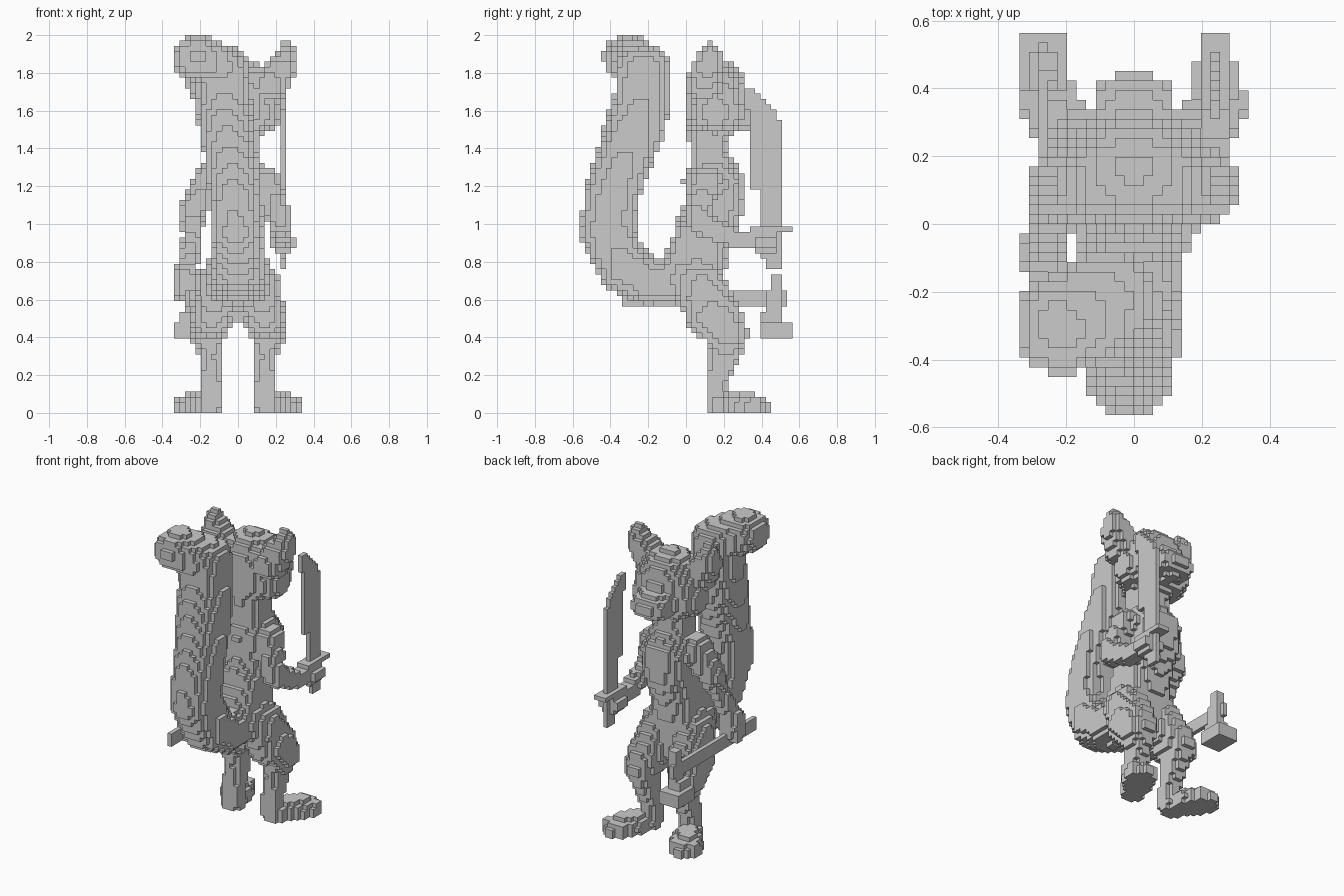
import bpy, math
from mathutils import Vector

H = 2 / 71          # edge of one cube
taken = {}          # cell -> part name

grey = bpy.data.materials.new("plain grey")
grey.diffuse_color = (0.6, 0.6, 0.6, 1)


def fill(part, lo, hi, inside):
    rng = [range(math.floor(a / H), math.ceil(b / H) + 1) for a, b in zip(lo, hi)]
    for i in rng[0]:
        for j in rng[1]:
            for k in rng[2]:
                if k >= 0 and inside(Vector(((i + .5) * H, (j + .5) * H, (k + .5) * H))):
                    taken.setdefault((i, j, k), part)


def box(part, x0, x1, y0, y1, z0, z1):
    fill(part, (x0, y0, z0), (x1, y1, z1),
         lambda c: x0 < c.x < x1 and y0 < c.y < y1 and z0 < c.z < z1)


def limb(part, p, q, rp, rq, power=2.4):
    """Tapered rounded segment; radii are a number or an (x, y, z) triple."""
    p, q = Vector(p), Vector(q)
    rp, rq = [Vector(r) if isinstance(r, tuple) else Vector((r, r, r)) for r in (rp, rq)]
    d = q - p

    def inside(c):
        t = min(1, max(0, (c - p).dot(d) / d.length_squared)) if d.length else 0
        o, r = c - p - d * t, rp.lerp(rq, t)
        return sum(abs(o[a] / r[a]) ** power for a in range(3)) <= 1
    m = max(*rp, *rq)
    fill(part, [min(a, b) - m for a, b in zip(p, q)], [max(a, b) + m for a, b in zip(p, q)], inside)


def ball(part, c, r, power=2.4):
    limb(part, c, c, r, r, power)


def chain(part, pts):
    for (p, rp), (q, rq) in zip(pts, pts[1:]):
        limb(part, p, q, rp, rq)


# curved sword with guard and grip
for y0, y1, z0, z1 in ((.39, .5, .95, 1.18), (.34, .5, 1.18, 1.5), (.335, .5, 1.5, 1.55),
                       (.335, .485, 1.55, 1.61), (.31, .46, 1.61, 1.64), (.31, .43, 1.64, 1.67),
                       (.31, .4, 1.67, 1.7), (.31, .36, 1.7, 1.73)):
    box("sword_blade", .22, .255, y0, y1, z0, z1)
box("sword_guard", .195, .285, .335, .555, .945, .985)
box("sword_grip", .22, .255, .39, .5, .81, .95)
box("sword_grip", .22, .255, .42, .5, .75, .81)

# hammer held level, head pointing down
box("hammer_shaft", -.285, -.25, -.34, .53, .575, .64)
box("hammer_head", -.34, -.2, .39, .56, .40, .485)
box("hammer_head", -.31, -.225, .39, .5, .48, .53)
box("hammer_head", -.285, -.225, .42, .5, .53, .66)
box("hammer_head", -.285, -.225, .445, .5, .65, .74)

# bushy tail that rises behind the back and curls to one side
chain("tail", [((0, -.03, .70), (.16, .12, .115)), ((0, -.2, .695), (.145, .12, .12)),
               ((0, -.33, .77), (.14, .13, .14)), ((-.015, -.415, .96), (.13, .145, .13)),
               ((-.02, -.395, 1.14), (.13, .145, .13)), ((-.03, -.345, 1.3), (.135, .145, .12)),
               ((-.055, -.28, 1.48), (.145, .16, .12)), ((-.075, -.23, 1.66), (.145, .15, .12)),
               ((-.08, -.23, 1.82), (.14, .15, .12)), ((-.215, -.3, 1.88), (.13, .14, .115))])

# torso, belly and neck
chain("torso", [((0, .05, .70), (.18, .15, .16)), ((0, .08, .88), (.14, .15, .12)),
                ((0, .15, 1.10), (.145, .155, .13)), ((0, .15, 1.22), (.165, .165, .1)),
                ((0, .12, 1.36), (.115, .10, .08)), ((0, .12, 1.5), (.12, .11, .08))])
limb("torso", (0, -.04, .8), (0, 0, .95), (.14, .08, .08), (.14, .06, .1))
ball("torso", (.01, .11, .56), (.1, .1, .085))
ball("torso", (0, -.02, .72), (.185, .08, .11))

# head with muzzle
ball("head", (0, .16, 1.68), (.21, .17, .2), 2)
ball("head", (0, .16, 1.59), (.23, .16, .125))
limb("muzzle", (0, .28, 1.6), (0, .36, 1.58), (.12, .1, .095), (.115, .08, .075), 2.8)

for s, side in ((-1, "left"), (1, "right")):
    # pointed ears
    chain("ear_" + side, [((.17 * s, .10, 1.74), (.1, .1, .09)),
                          ((.23 * s, .115, 1.83), (.085, .085, .06)),
                          ((.26 * s, .125, 1.9), (.05, .06, .04)),
                          ((.27 * s, .125, 1.965), (.025, .02, .015))])
    # bent legs
    chain("leg_" + side, [((.115 * s, .08, .66), (.105, .13, .13)),
                          ((.145 * s, .155, .5), (.11, .15, .1)),
                          ((.16 * s, .22, .42), (.095, .11, .09)),
                          ((.145 * s, .205, .29), (.058, .08, .06)),
                          ((.145 * s, .165, .17), (.056, .056, .05)),
                          ((.145 * s, .155, .08), (.056, .055, .06))])
    # feet turned outwards, with three toes
    chain("foot_" + side, [((.15 * s, .165, .04), (.06, .065, .06)),
                           ((.19 * s, .26, .04), (.085, .08, .075)),
                           ((.235 * s, .33, .03), (.09, .08, .075))])
    for tx, ty in ((.2, .385), (.25, .395), (.3, .36)):
        ball("foot_" + side, (tx * s, ty, .03), (.04, .05, .06))

# sword arm
chain("arm_right", [((.14, .11, 1.22), .085), ((.2, .07, 1.1), .065),
                    ((.225, .065, 1.01), .06), ((.235, .25, .92), .05),
                    ((.235, .42, .9), .045)])
ball("hand_right", (.24, .42, .9), (.07, .075, .055))

# hammer arm, reaching back and down
chain("arm_left", [((-.14, .11, 1.24), .09), ((-.235, .07, 1.08), .068),
                   ((-.245, 0, .93), .05), ((-.265, -.08, .76), .05)])
ball("hand_left", (-.275, -.095, .69), (.07, .068, .115))

# turn the cubes into one skin per part, leaving out hidden faces
CORNERS = {(1, 0, 0): ((1, 0, 0), (1, 1, 0), (1, 1, 1), (1, 0, 1)),
           (-1, 0, 0): ((0, 0, 0), (0, 0, 1), (0, 1, 1), (0, 1, 0)),
           (0, 1, 0): ((0, 1, 0), (0, 1, 1), (1, 1, 1), (1, 1, 0)),
           (0, -1, 0): ((0, 0, 0), (1, 0, 0), (1, 0, 1), (0, 0, 1)),
           (0, 0, 1): ((0, 0, 1), (1, 0, 1), (1, 1, 1), (0, 1, 1)),
           (0, 0, -1): ((0, 0, 0), (0, 1, 0), (1, 1, 0), (1, 0, 0))}
for part in dict.fromkeys(taken.values()):
    verts, faces = {}, []
    for (i, j, k), owner in taken.items():
        if owner != part:
            continue
        for (a, b, c), quad in CORNERS.items():
            if (i + a, j + b, k + c) not in taken:
                faces.append([verts.setdefault((i + u, j + v, k + w), len(verts))
                              for u, v, w in quad])
    if not faces:
        continue
    mesh = bpy.data.meshes.new(part)
    mesh.from_pydata([Vector(v) * H for v in verts], [], faces)
    mesh.materials.append(grey)
    bpy.context.collection.objects.link(bpy.data.objects.new(part, mesh))
